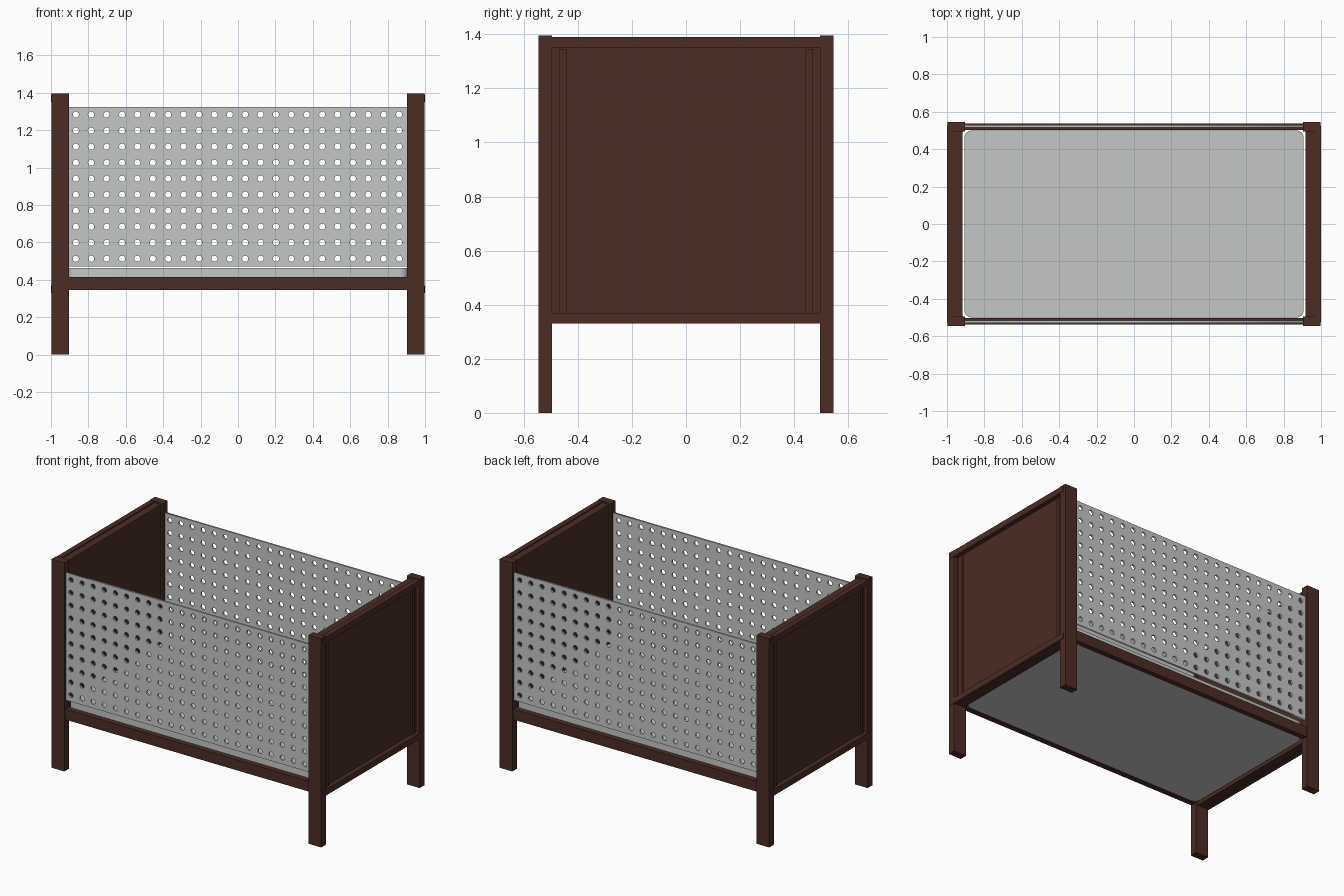
import bpy, bmesh, math

if "Cube" in bpy.data.objects:
    bpy.data.objects.remove(bpy.data.objects["Cube"])


def material(name, rgb):
    m = bpy.data.materials.new(name)
    m.use_nodes = True
    m.diffuse_color = (*rgb, 1)
    m.node_tree.nodes["Principled BSDF"].inputs["Base Color"].default_value = (*rgb, 1)
    return m


WOOD = material("dark brown wood", (0.07, 0.026, 0.018))
GREY = material("light grey", (0.56, 0.575, 0.57))


def link(name, mesh, mat):
    ob = bpy.data.objects.new(name, mesh)
    bpy.context.collection.objects.link(ob)
    mesh.materials.append(mat)
    return ob


def box(name, x, y, z, mat=WOOD, round_corners=0):
    """Box from (min, max) ranges, optionally with rounded vertical edges."""
    bm = bmesh.new()
    bmesh.ops.create_cube(bm, size=1)
    for v in bm.verts:
        v.co = [r[0] if c < 0 else r[1] for c, r in zip(v.co, (x, y, z))]
    if round_corners:
        upright = [e for e in bm.edges
                   if abs(e.verts[0].co.z - e.verts[1].co.z) > 0.01]
        bmesh.ops.bevel(bm, geom=upright, offset=round_corners,
                        segments=5, profile=0.5, affect='EDGES')
    bmesh.ops.recalc_face_normals(bm, faces=bm.faces)
    mesh = bpy.data.meshes.new(name)
    bm.to_mesh(mesh)
    bm.free()
    return link(name, mesh, mat)


def span(sign, a, b):
    return tuple(sorted((sign * a, sign * b)))


def perforated_panel(name, y):
    """Thin sheet with a regular grid of round holes."""
    curve = bpy.data.curves.new(name, 'CURVE')
    curve.dimensions = '2D'
    curve.fill_mode = 'BOTH'
    curve.extrude = 0.006

    def loop(points):
        s = curve.splines.new('POLY')
        s.points.add(len(points) - 1)
        for p, (px, pz) in zip(s.points, points):
            p.co = (px, pz, 0, 1)
        s.use_cyclic_u = True

    loop([(-0.907, 0.47), (0.907, 0.47), (0.907, 1.325), (-0.907, 1.325)])
    sides, radius = 12, 0.0165
    for col in range(22):
        for row in range(10):
            cx, cz = -0.867 + 0.0823 * col, 0.513 + 0.0856 * row
            loop([(cx + radius * math.cos(math.tau * k / sides),
                   cz + radius * math.sin(math.tau * k / sides))
                  for k in range(sides)])
    ob = link(name, curve, GREY)
    ob.rotation_euler.x = math.pi / 2
    ob.location.y = y
    for other in bpy.context.selected_objects:
        other.select_set(False)
    ob.select_set(True)
    bpy.context.view_layer.objects.active = ob
    bpy.ops.object.convert(target='MESH')


# End walls: posts, panel, outer rails and stiles
for sx, side in ((1, "left"), (-1, "right")):
    for sy, end in ((-1, "front"), (1, "back")):
        box(f"{end}_{side}_post", span(sx, 0.903, 0.997),
            span(sy, 0.495, 0.545), (0, 1.395))
        box(f"{end}_{side}_stile", span(sx, 0.965, 0.982),
            span(sy, 0.44, 0.47), (0.365, 1.343))
    box(f"{side}_end_panel", span(sx, 0.917, 0.97), (-0.497, 0.497), (0.333, 1.383))
    box(f"{side}_top_rail", span(sx, 0.965, 1.0), (-0.527, 0.527), (1.35, 1.39))
    box(f"{side}_bottom_rail", span(sx, 0.965, 1.0), (-0.527, 0.527), (0.33, 0.37))

# Long sides: lower rail with a perforated sheet above it
for sy, end in ((-1, "front"), (1, "back")):
    box(f"{end}_lower_rail", (-0.906, 0.906), span(sy, 0.502, 0.538), (0.345, 0.415))
    perforated_panel(f"{end}_perforated_panel", sy * 0.522)

# Mattress
mattress = box("mattress", (-0.907, 0.907), (-0.5, 0.5), (0.348, 0.462), GREY, 0.04)
for other in bpy.context.selected_objects:
    other.select_set(False)
mattress.select_set(True)
bpy.context.view_layer.objects.active = mattress
bpy.ops.object.shade_smooth_by_angle(angle=math.radians(35))
